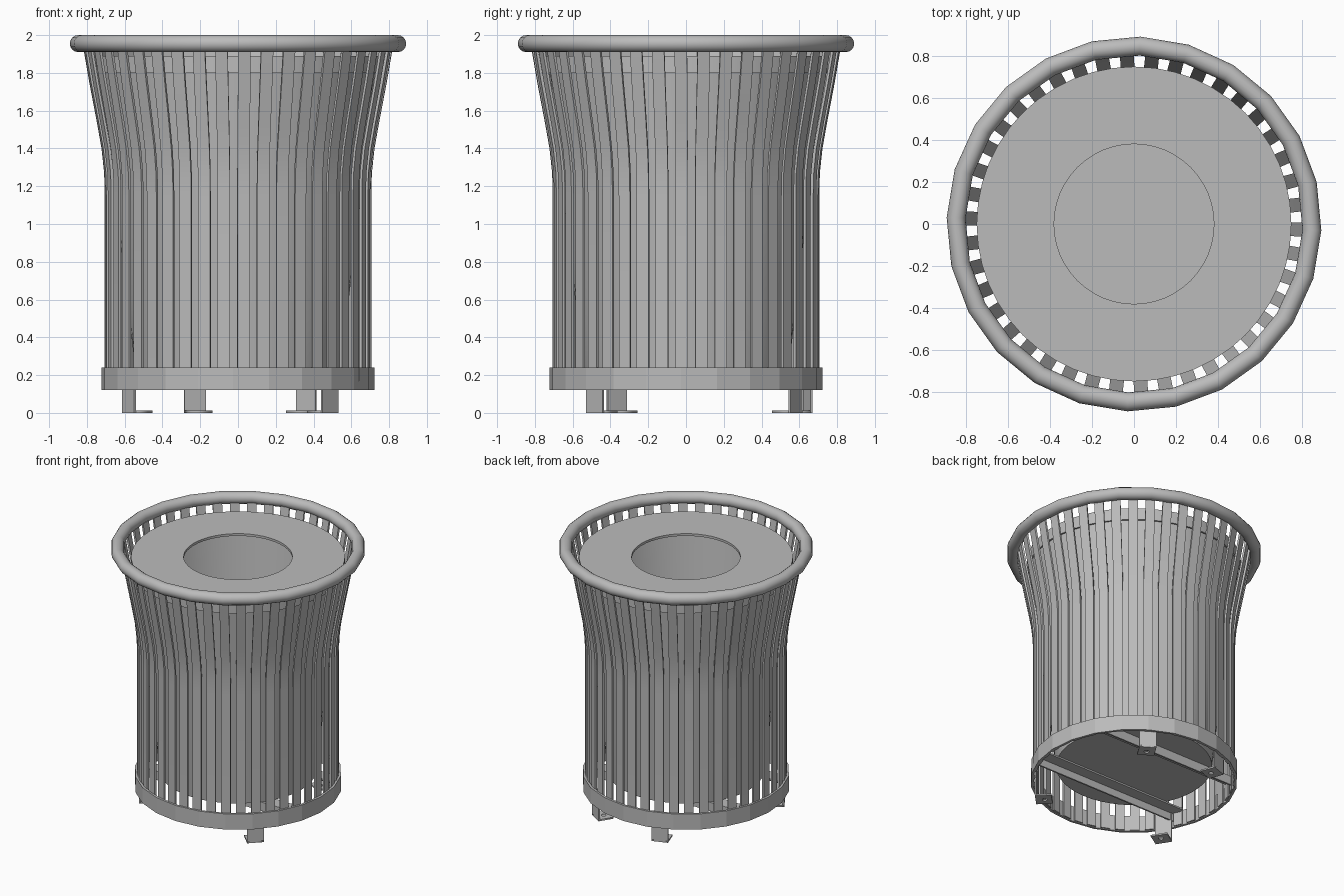
import bpy, math
from math import sin, cos, pi, radians
from mathutils import Matrix, Vector

cube = bpy.data.objects.get("Cube")
if cube:
    bpy.data.objects.remove(cube, do_unlink=True)

metal = bpy.data.materials.new("grey_metal")
metal.use_nodes = True
grey = (0.5, 0.5, 0.5, 1)
metal.diffuse_color = grey
metal.node_tree.nodes["Principled BSDF"].inputs["Base Color"].default_value = grey

SLATS = 42
STEP = 2 * pi / SLATS
PHASE = radians(58.1)      # direction of the first slat and the first leg


def add(name, verts, faces, smooth=True):
    mesh = bpy.data.meshes.new(name)
    mesh.from_pydata(verts, [], faces)
    mesh.materials.append(metal)
    obj = bpy.data.objects.new(name, mesh)
    bpy.context.collection.objects.link(obj)
    if smooth:
        bpy.ops.object.select_all(action='DESELECT')
        obj.select_set(True)
        bpy.context.view_layer.objects.active = obj
        bpy.ops.object.shade_smooth_by_angle(angle=radians(30))
    return obj


def lathe(name, profile, segments, closed=True, phase=0.0, smooth=True):
    """Spin an (r, z) profile around the vertical axis."""
    n = len(profile)
    verts, faces = [], []
    for i in range(segments):
        a = phase + 2 * pi * i / segments
        verts += [(r * cos(a), r * sin(a), z) for r, z in profile]
    for i in range(segments):
        j = (i + 1) % segments
        for k in range(n if closed else n - 1):
            m = (k + 1) % n
            faces.append((i * n + k, j * n + k, j * n + m, i * n + m))
    return add(name, verts, faces, smooth)


def box(name, lo, hi, matrix=Matrix()):
    verts = [matrix @ Vector((x, y, z)) for x in (lo[0], hi[0])
             for y in (lo[1], hi[1]) for z in (lo[2], hi[2])]
    faces = [(0, 1, 3, 2), (4, 6, 7, 5), (0, 4, 5, 1),
             (2, 3, 7, 6), (0, 2, 6, 4), (1, 5, 7, 3)]
    return add(name, verts, faces, False)


# Rolled top rim
rim = [(0.846 + 0.045 * cos(t), 1.955 + 0.045 * sin(t))
       for t in (2 * pi * k / 16 for k in range(16))]
lathe("top_rim", rim, 24, phase=radians(-2))

# Bottom band
lathe("bottom_band", [(0.706, 0.12), (0.724, 0.12), (0.724, 0.24), (0.706, 0.24)],
      24, phase=radians(-2), smooth=False)

# Flared slats
flare = [(0.705, 0.125), (0.705, 1.15), (0.708, 1.27), (0.722, 1.4),
         (0.745, 1.53), (0.787, 1.75), (0.818, 1.93)]
HALF, THICK = 0.033, 0.014
for s in range(SLATS):
    turn = Matrix.Rotation(PHASE + s * STEP, 4, 'Z')
    verts, faces = [], []
    for r, z in flare:
        for x, y in ((r, -HALF), (r, HALF), (r - THICK, HALF), (r - THICK, -HALF)):
            verts.append(turn @ Vector((x, y, z)))
    for i in range(len(flare) - 1):
        for k in range(4):
            m = (k + 1) % 4
            faces.append((4 * i + k, 4 * i + m, 4 * i + 4 + m, 4 * i + 4 + k))
    last = 4 * len(flare) - 4
    faces += [(3, 2, 1, 0), tuple(last + k for k in range(4))]
    add(f"slat_{s + 1}", verts, faces)

# Tapered inner bin with a floor
lathe("liner", [(0.001, 0.24), (0.545, 0.24), (0.732, 1.86),
                (0.722, 1.86), (0.536, 0.252), (0.001, 0.252)], 48, closed=False)

# Lid ring with a round opening and a short skirt
lathe("lid", [(0.38, 1.872), (0.38, 1.89), (0.748, 1.89), (0.748, 1.8),
              (0.736, 1.8), (0.736, 1.872)], 48)

# Two angle bars carrying the liner
for side, name in ((-1, "front_bar"), (1, "back_bar")):
    y = side * 0.28
    reach = 0.64
    box(name + "_flange", (-reach, y - 0.05, 0.226), (reach, y + 0.05, 0.238))
    edge = y + side * 0.044
    box(name + "_web", (-reach, edge - 0.006, 0.17), (reach, edge + 0.006, 0.228))


def foot_plate(name, matrix):
    """Flat plate with a bolt hole, filled from two outlines."""
    curve = bpy.data.curves.new(name, 'CURVE')
    curve.dimensions = '2D'
    curve.fill_mode = 'BOTH'
    curve.extrude = 0.006
    outline = [(0.575, -0.06), (0.69, -0.06), (0.69, 0.06), (0.575, 0.06)]
    hole = [(0.625 + 0.018 * cos(t), 0.018 * sin(t))
            for t in (2 * pi * k / 12 for k in range(12))]
    for points in (outline, hole):
        spline = curve.splines.new('POLY')
        spline.points.add(len(points) - 1)
        for p, (x, y) in zip(spline.points, points):
            p.co = (x, y, 0.006, 1)
        spline.use_cyclic_u = True
    temp = bpy.data.objects.new(name + "_outline", curve)
    mesh = bpy.data.meshes.new_from_object(temp)
    bpy.data.objects.remove(temp)
    mesh.transform(Matrix.Translation((0, 0, 0.006 - sum(v.co.z for v in mesh.vertices)
                                       / len(mesh.vertices))))
    mesh.transform(matrix)
    mesh.materials.clear()
    mesh.materials.append(metal)
    obj = bpy.data.objects.new(name, mesh)
    bpy.context.collection.objects.link(obj)


# Four bent legs, placed every few slats
for i, slat in enumerate((0, 6, 18, 30)):
    turn = Matrix.Rotation(PHASE + slat * STEP, 4, 'Z')
    box(f"leg_{i + 1}", (0.678, -0.06, 0), (0.69, 0.06, 0.23), turn)
    foot_plate(f"foot_{i + 1}", turn)
